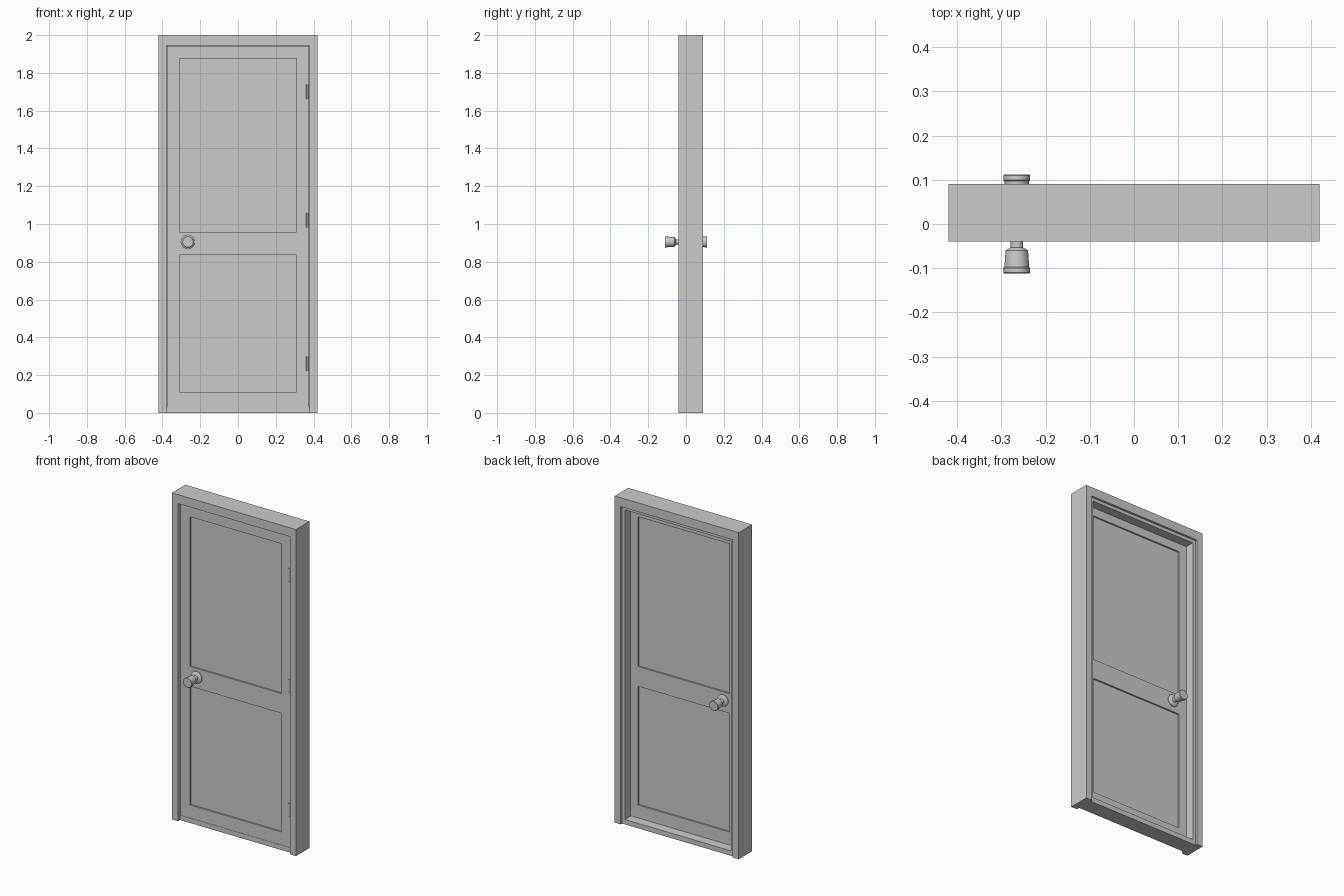
import bpy, bmesh, math
from mathutils import Matrix, Vector

if "Cube" in bpy.data.objects:
    bpy.data.objects.remove(bpy.data.objects["Cube"])


def finish(name, bm):
    bmesh.ops.recalc_face_normals(bm, faces=bm.faces)
    mesh = bpy.data.meshes.new(name)
    bm.to_mesh(mesh)
    bm.free()
    ob = bpy.data.objects.new(name, mesh)
    bpy.context.collection.objects.link(ob)
    return ob


def box(name, x, y, z):
    bm = bmesh.new()
    size = Vector((x[1] - x[0], y[1] - y[0], z[1] - z[0]))
    mid = Vector((sum(x), sum(y), sum(z))) / 2
    bmesh.ops.create_cube(bm, size=1, matrix=Matrix.Translation(mid) @ Matrix.Diagonal((*size, 1)))
    return finish(name, bm)


def arch(name, outer, outer_top, inner, inner_top, y0, y1):
    """Upside-down U in the XZ plane, extruded along y."""
    half = [(outer, 0), (outer, outer_top), (inner, inner_top), (inner, 0)]
    bm = bmesh.new()
    rows = [[bm.verts.new((s * x, y0, z)) for x, z in half] for s in (-1, 1)]
    (a, b, c, d), (e, f, g, h) = rows
    faces = [bm.faces.new(q) for q in ((a, b, c, d), (b, f, g, c), (e, h, g, f))]
    new = bmesh.ops.extrude_face_region(bm, geom=faces)["geom"]
    verts = [v for v in new if isinstance(v, bmesh.types.BMVert)]
    bmesh.ops.translate(bm, verts=verts, vec=(0, y1 - y0, 0))
    # the sources of the extrusion stay as the front cap
    have = {tuple(sorted(v.index for v in fc.verts)) for fc in bm.faces}
    if any(e.is_boundary for e in bm.edges):
        bmesh.ops.holes_fill(bm, edges=[e for e in bm.edges if e.is_boundary], sides=0)
    return finish(name, bm)


def lathe(name, profile, axis_x, axis_z, side, sides=32):
    """Spin (radius, distance) points about an axis along y."""
    bm = bmesh.new()
    rings = []
    for r, d in profile:
        rings.append([bm.verts.new((axis_x + r * math.cos(2 * math.pi * i / sides), side * d,
                                    axis_z + r * math.sin(2 * math.pi * i / sides)))
                      for i in range(sides)])
    for p, q in zip(rings, rings[1:]):
        for i in range(sides):
            j = (i + 1) % sides
            bm.faces.new((p[i], p[j], q[j], q[i]))
    bm.faces.new(rings[0])
    bm.faces.new(rings[-1])
    ob = finish(name, bm)
    bpy.ops.object.select_all(action='DESELECT')
    ob.select_set(True)
    bpy.context.view_layer.objects.active = ob
    bpy.ops.object.shade_smooth_by_angle(angle=math.radians(30))
    return ob


# Frame, inner stop and threshold
arch("door_frame", 0.42, 2.0, 0.379, 1.945, -0.04, 0.09)
arch("door_stop", 0.379, 1.945, 0.36, 1.925, 0.021, 0.077)
box("threshold", (-0.379, 0.379), (-0.02, 0.077), (0, 0.03))

# Leaf: stiles, rails and two recessed panels
FACE = (-0.02, 0.02)
PANEL = (-0.01, 0.01)
EDGE, INNER = 0.376, 0.31
box("left_stile", (-EDGE, -INNER), FACE, (0.031, 1.942))
box("right_stile", (INNER, EDGE), FACE, (0.031, 1.942))
for name, z in {"bottom_rail": (0.031, 0.11), "lock_rail": (0.837, 0.958),
                "top_rail": (1.875, 1.942)}.items():
    box(name, (-INNER, INNER), FACE, z)
box("lower_panel", (-INNER, INNER), PANEL, (0.11, 0.837))
box("upper_panel", (-INNER, INNER), PANEL, (0.958, 1.875))

# Hinges: flat plate with a knuckle along the leaf edge
for i, z in enumerate((0.26, 1.02, 1.70)):
    box(f"hinge_plate_{i + 1}", (0.354, 0.368), (-0.023, -0.015), (z - 0.039, z + 0.039))
    bm = bmesh.new()
    bmesh.ops.create_cone(bm, cap_ends=True, segments=12, radius1=0.005, radius2=0.005, depth=0.078,
                          matrix=Matrix.Translation((0.366, -0.023, z)))
    finish(f"hinge_knuckle_{i + 1}", bm)

# Knobs: rosette, neck and flared grip on both faces
knob = [(0.036, 0.019), (0.036, 0.024), (0.030, 0.029), (0.014, 0.032), (0.014, 0.053),
        (0.018, 0.055), (0.025, 0.060), (0.026, 0.068), (0.028, 0.097), (0.030, 0.099),
        (0.030, 0.110), (0.028, 0.112)]
lathe("front_knob", knob, -0.265, 0.905, -1)
lathe("back_knob", knob, -0.265, 0.905, 1)
